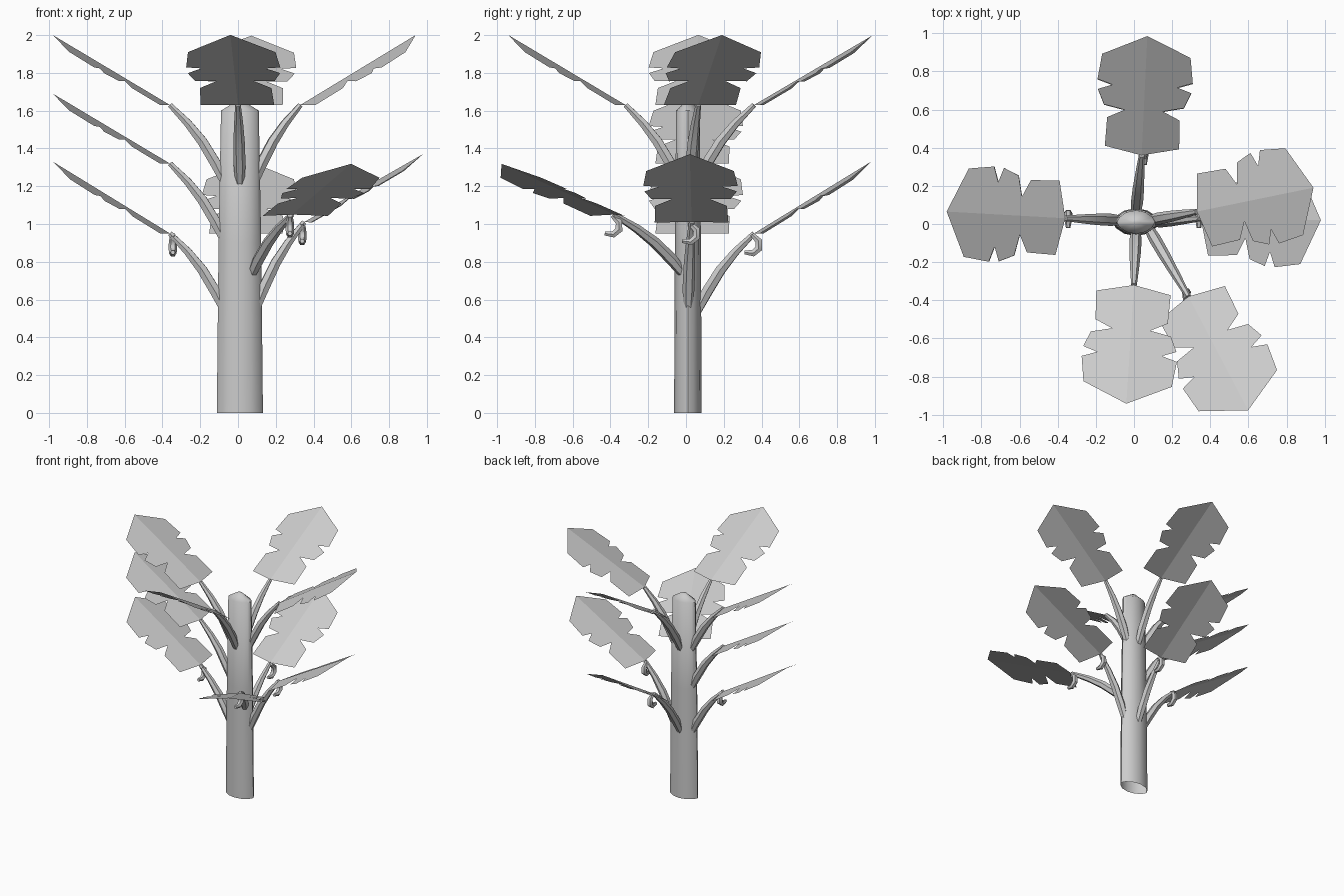
import bpy, bmesh, math
from mathutils import Vector, Matrix

if "Cube" in bpy.data.objects:
    bpy.data.objects.remove(bpy.data.objects["Cube"])


def finish(bm, name, smooth=True):
    bmesh.ops.recalc_face_normals(bm, faces=bm.faces[:])
    me = bpy.data.meshes.new(name)
    bm.to_mesh(me)
    bm.free()
    ob = bpy.data.objects.new(name, me)
    bpy.context.collection.objects.link(ob)
    if smooth:
        bpy.ops.object.select_all(action='DESELECT')
        ob.select_set(True)
        bpy.context.view_layer.objects.active = ob
        bpy.ops.object.shade_smooth_by_angle(angle=math.radians(50))
    return ob


def skin(bm, rings, cap_start=True):
    """Bridge successive vertex rings and cap the ends."""
    for a, b in zip(rings, rings[1:]):
        n = len(a)
        for i in range(n):
            bm.faces.new((a[i], a[(i + 1) % n], b[(i + 1) % n], b[i]))
    if cap_start:
        bm.faces.new(rings[0])
    bm.faces.new(rings[-1])


def tube(name, pts, radii, side, sides=6):
    """Tapered tube along a planar path; side is the normal of its plane."""
    bm = bmesh.new()
    rings = []
    for i, p in enumerate(pts):
        t = (pts[min(i + 1, len(pts) - 1)] - pts[max(i - 1, 0)]).normalized()
        up = side.cross(t).normalized()
        angs = [math.tau * k / sides for k in range(sides)]
        rings.append([bm.verts.new(p + radii[i] * (side * math.cos(a) + up * math.sin(a)))
                      for a in angs])
    skin(bm, rings)
    return finish(bm, name)


# Trunk: flattened lens-shaped column, open below, with a low pointed top
bm = bmesh.new()
rings = []
for z, rx, ry in [(0, .122, .073), (.9, .113, .069), (1.60, .10, .062), (1.65, .02, .013)]:
    ring = []
    for k in range(12):
        a = math.tau * k / 12
        y = math.copysign(abs(math.sin(a)) ** 1.25, math.sin(a))
        ring.append(bm.verts.new((.01 + rx * math.cos(a), .01 + ry * y, z)))
    rings.append(ring)
skin(bm, rings, cap_start=False)
finish(bm, "trunk")

# Half outline of a notched leaf: distance along the rib, half width
OUTLINE = [(.035, .195), (.21, .19), (.265, .10), (.285, .21), (.375, .245),
           (.41, .17), (.435, .25), (.59, .232)]
LENGTH = .725


def leaf(name, base, tip):
    d = Vector(tip) - Vector(base)
    yaw = math.atan2(d.y, d.x)
    pitch = math.atan2(d.z, math.hypot(d.x, d.y))
    bm = bmesh.new()
    b, t = bm.verts.new((0, 0, 0)), bm.verts.new((LENGTH, 0, 0))
    for s in (1, -1):
        edge = [bm.verts.new((u, s * v, -.11 * v)) for u, v in OUTLINE]
        bm.faces.new([b] + edge + [t] if s < 0 else [t] + edge[::-1] + [b])
    bm.transform(Matrix.Translation(base) @ Matrix.Rotation(yaw, 4, 'Z')
                 @ Matrix.Rotation(-pitch, 4, 'Y'))
    finish(bm, name, False)


# name, stem root, leaf base, leaf tip
BRANCHES = [
    ("top_left", (-.065, .02, 1.21), (-.36, .03, 1.63), (-.98, .065, 2)),
    ("middle_left", (-.065, .02, .90), (-.36, .03, 1.32), (-.98, .065, 1.69)),
    ("low_left", (-.065, .02, .53), (-.36, .03, .95), (-.98, .065, 1.33)),
    ("top_right", (.08, .02, 1.21), (.33, .065, 1.63), (.94, .19, 2)),
    ("low_right", (.09, .01, .54), (.35, .03, 1.01), (.98, .02, 1.37)),
    ("top_front", (.01, -.03, 1.21), (0, -.32, 1.63), (-.04, -.94, 2)),
    ("top_back", (.01, .055, 1.21), (.04, .36, 1.63), (.07, .99, 2)),
    ("low_back", (.01, .055, .53), (.04, .36, .95), (.07, .98, 1.33)),
    ("low_front_right", (.07, -.01, .73), (.285, -.38, 1.05), (.60, -.98, 1.32)),
]

STEM = [(0, 0), (.18, .26), (.42, .54), (.68, .77), (1, 1)]
FRUIT = [(-.01, -.005), (.025, -.04), (.025, -.08), (-.005, -.105), (-.05, -.10)]

for name, root, base, tip in BRANCHES:
    leaf(name + "_leaf", base, tip)
    r, e = Vector(root), Vector(base)
    d = e - r
    pts = [r + Vector((d.x * h, d.y * h, d.z * v)) for h, v in STEM]
    side = Vector((-d.y, d.x, 0)).normalized()
    tube(name + "_stem", pts, [.024, .032, .030, .024, .015], side)
    # Curved fruit under the low leaves
    if name.startswith("low"):
        path = [e + Vector((-.01 if e.x > .1 else .015, y, z)) for y, z in FRUIT]
        tube(name + "_fruit", path, [.013, .021, .023, .020, .012], Vector((1, 0, 0)))
